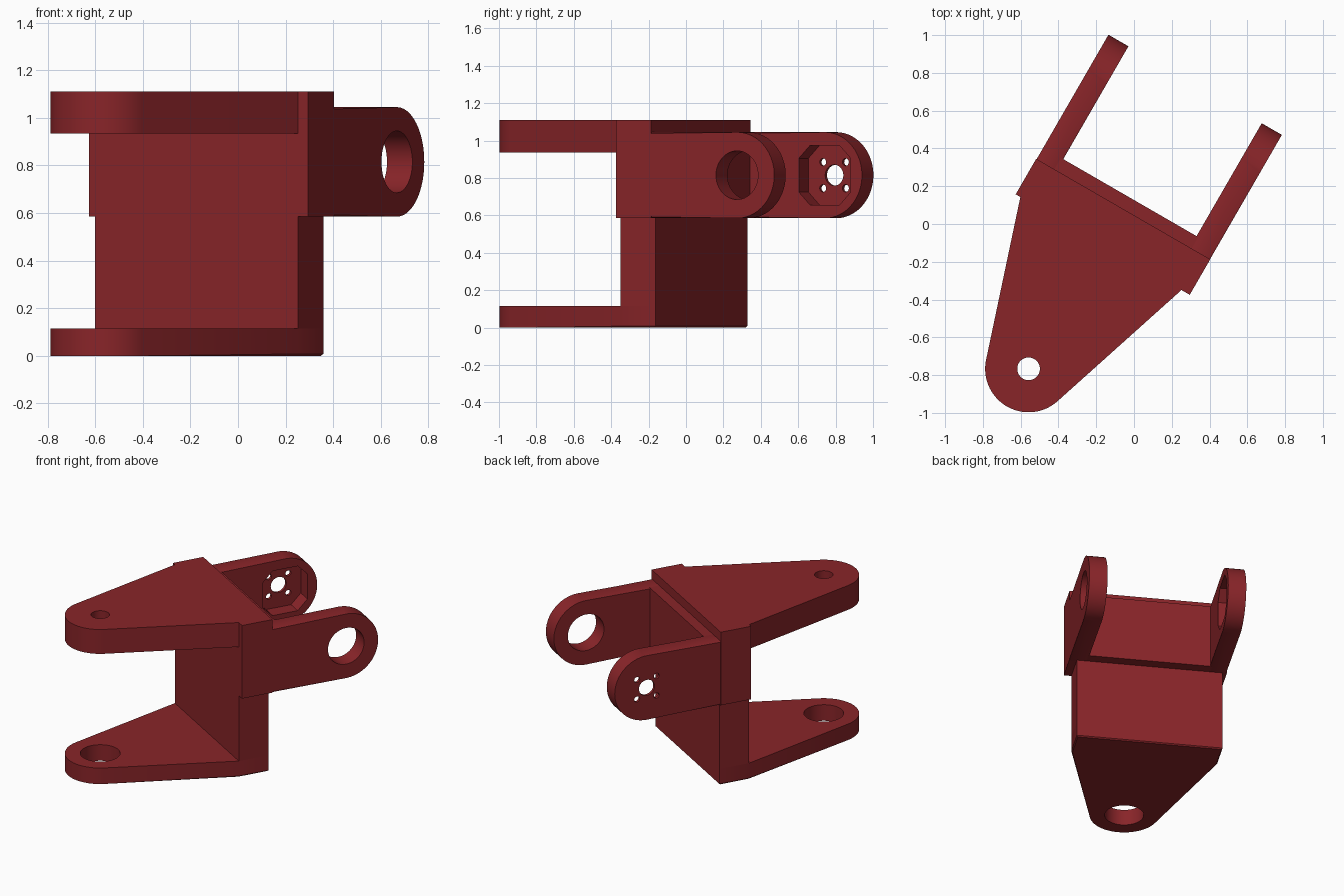
import bpy, bmesh, math
from mathutils import Vector

if "Cube" in bpy.data.objects:
    bpy.data.objects.remove(bpy.data.objects["Cube"])

# The part is modelled square-on (x across, y toward the yoke), then turned
TURN = math.radians(-30)
PIVOT = (-0.1, -0.943)          # axis of the front hinge plates
ARM_Y, ARM_Z, R = 0.57, 0.815, 0.23
FRONT, BACK = -0.177, 0.04

mat = bpy.data.materials.new("dark_red")
mat.diffuse_color = (0.25, 0.018, 0.022, 1)
mat.use_nodes = True
mat.node_tree.nodes["Principled BSDF"].inputs["Base Color"].default_value = mat.diffuse_color


def prism(name, pts, lo, hi, axis="z", chamfer=0.0, ends=("lo", "hi")):
    """Extrude a 2D outline along z (points are x, y) or along x (points are y, z)."""
    def place(p, t):
        return (p[0], p[1], t) if axis == "z" else (t, p[0], p[1])
    bm = bmesh.new()
    rings = {k: [bm.verts.new(place(p, t)) for p in pts] for k, t in (("lo", lo), ("hi", hi))}
    caps = {"lo": bm.faces.new(rings["lo"][::-1]), "hi": bm.faces.new(rings["hi"])}
    n = len(pts)
    for i in range(n):
        j = (i + 1) % n
        bm.faces.new((rings["lo"][i], rings["lo"][j], rings["hi"][j], rings["hi"][i]))
    if chamfer:
        edges = list({e for k in ends for e in caps[k].edges})
        bmesh.ops.bevel(bm, geom=edges, offset=chamfer, segments=1, affect="EDGES")
    bmesh.ops.recalc_face_normals(bm, faces=bm.faces)
    me = bpy.data.meshes.new(name)
    bm.to_mesh(me)
    bm.free()
    ob = bpy.data.objects.new(name, me)
    bpy.context.collection.objects.link(ob)
    ob.rotation_euler.z = TURN
    me.materials.append(mat)
    return ob


def rect(x0, x1, y0, y1):
    return [(x0, y0), (x1, y0), (x1, y1), (x0, y1)]


def arc(c, r, a0, a1, n=40):
    return [(c[0] + r * math.cos(math.radians(a0 + (a1 - a0) * i / n)),
             c[1] + r * math.sin(math.radians(a0 + (a1 - a0) * i / n))) for i in range(n + 1)]


def circle(c, r, n=48):
    return arc(c, r, 0, 360, n)[:-1]


def cut(ob, outline, lo, hi, axis="z"):
    cutter = prism("cutter", outline, lo, hi, axis)
    cutter.hide_render = True
    mod = ob.modifiers.new("cut", "BOOLEAN")
    mod.operation, mod.solver, mod.object = "DIFFERENCE", "EXACT", cutter
    bpy.context.view_layer.objects.active = ob
    bpy.ops.object.modifier_apply(modifier=mod.name)
    bpy.data.objects.remove(cutter)


def hinge_outline(back=None):
    """Tapered plate: tangent lines from the block corners to a round nose."""
    h, d = 0.4925, FRONT - PIVOT[1]
    a = math.degrees(math.atan2(d, h) - math.acos(R / math.hypot(h, d)))
    x0, x1 = PIVOT[0] - h, PIVOT[0] + h
    pts = [(x0, FRONT)] + arc(PIVOT, R, -180 - a, a) + [(x1, FRONT)]
    return pts + [(x1, back), (x0, back)] if back is not None else pts


# Lower hinge plate and lower block
lower = prism("lower_hinge_plate", hinge_outline(0.037), 0, 0.115, chamfer=0.008, ends=("lo",))
cut(lower, circle(PIVOT, 0.13), -0.1, 0.3)
lower_block = prism("lower_block", rect(-0.5925, 0.3925, FRONT, 0.037), 0.115, 0.6)

# Upper block and upper hinge plate
upper_block = prism("upper_block", rect(-0.621, 0.443, FRONT, BACK), 0.585, 1.11)
upper = prism("upper_hinge_plate", hinge_outline(), 0.935, 1.11)
cut(upper, circle(PIVOT, 0.06), 0.8, 1.3)

# Yoke: back plate with two round-ended arms
back_plate = prism("yoke_plate", rect(-0.51, 0.33, 0.02, 0.11), 0.585, 1.045)
stadium = [(0.02, ARM_Z - R)] + arc((ARM_Y, ARM_Z), R, -90, 90) + [(0.02, ARM_Z + R)]
left = prism("motor_arm", stadium, -0.618, -0.496, "x", 0.008)
right = prism("bearing_arm", stadium, 0.319, 0.442, "x", 0.008)
cut(right, circle((ARM_Y, ARM_Z), 0.13), 0.2, 0.6, "x")

# Motor pocket on the inner side, with centre hole and four screw holes
s, k = 0.16, 0.09
pocket = [(ARM_Y + u, ARM_Z + v) for u, v in
          ((s, -k), (s, k), (k, s), (-k, s), (-s, k), (-s, -k), (-k, -s), (k, -s))]
cut(left, pocket, -0.598, -0.4, "x")
cut(left, circle((ARM_Y, ARM_Z), 0.056), -0.8, -0.4, "x")
for u in (-0.07, 0.07):
    for v in (-0.07, 0.07):
        cut(left, circle((ARM_Y + u, ARM_Z + v), 0.02, 20), -0.8, -0.4, "x")

# Smooth round surfaces, keep edges sharp
for ob in (lower, upper, left, right):
    bpy.ops.object.select_all(action="DESELECT")
    ob.select_set(True)
    bpy.context.view_layer.objects.active = ob
    bpy.ops.object.shade_smooth_by_angle(angle=math.radians(30))
